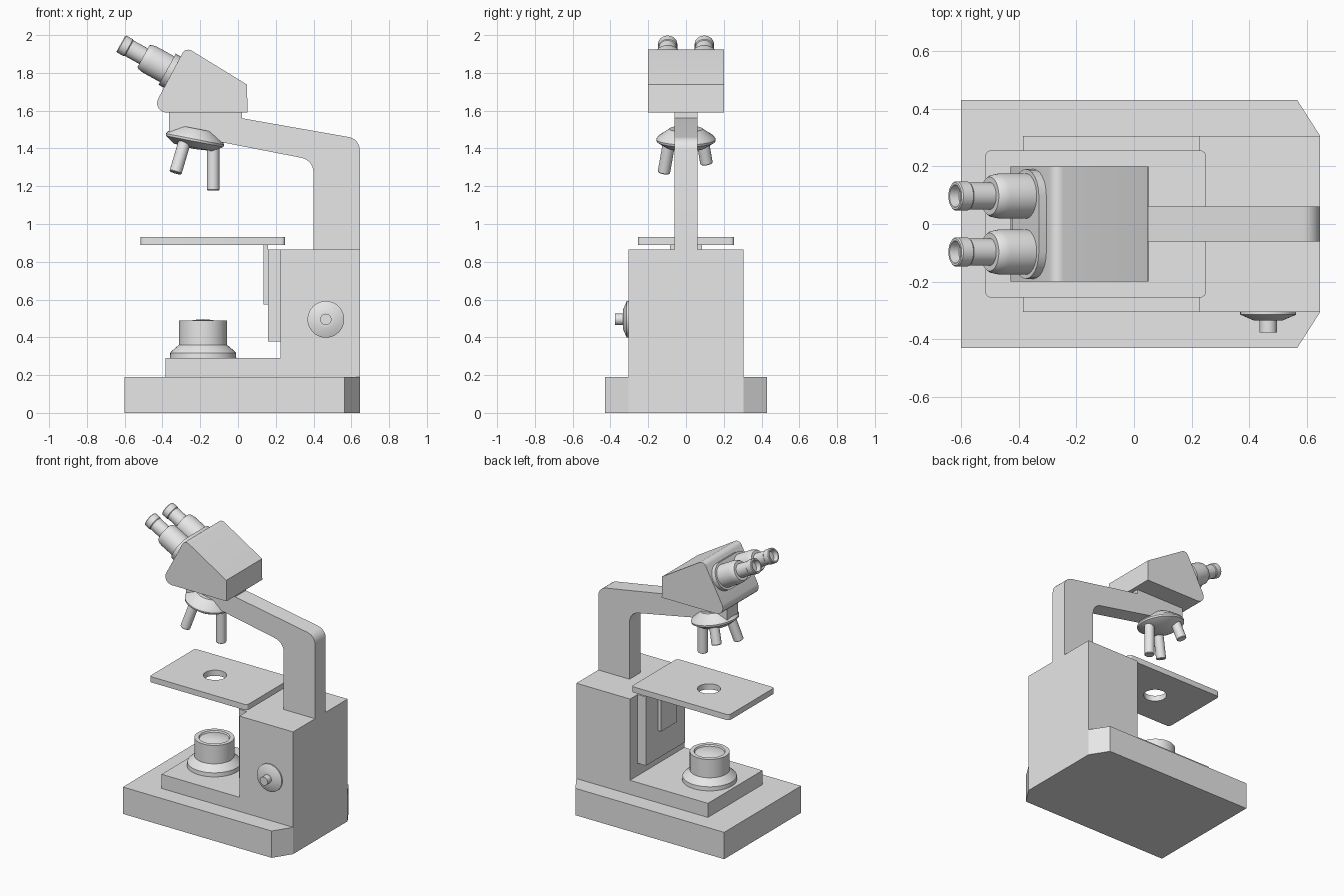
import bpy, bmesh, math
from mathutils import Vector, Matrix

cube = bpy.data.objects.get("Cube")
if cube:
    bpy.data.objects.remove(cube, do_unlink=True)

grey = bpy.data.materials.new("light grey")
grey.use_nodes = True
grey.diffuse_color = (0.8, 0.8, 0.8, 1)
grey.node_tree.nodes["Principled BSDF"].inputs["Base Color"].default_value = (0.8, 0.8, 0.8, 1)
parts = []


def frame(origin, z, x):
    """Matrix placing local x and z along the given directions."""
    z, x = Vector(z).normalized(), Vector(x).normalized()
    m = Matrix((x, z.cross(x), z)).transposed().to_4x4()
    m.translation = origin
    return m


def finish(name, bm, matrix):
    bm.transform(matrix)
    bmesh.ops.recalc_face_normals(bm, faces=bm.faces)
    mesh = bpy.data.meshes.new(name)
    bm.to_mesh(mesh)
    bm.free()
    mesh.materials.append(grey)
    obj = bpy.data.objects.new(name, mesh)
    bpy.context.collection.objects.link(obj)
    parts.append(obj)


def rounded(points, steps=6):
    """Outline from (a, b) or (a, b, radius) corners."""
    out = []
    for i, p in enumerate(points):
        c = Vector(p[:2])
        if len(p) == 2:
            out.append(c)
            continue
        d1 = (Vector(points[i - 1][:2]) - c).normalized()
        d2 = (Vector(points[(i + 1) % len(points)][:2]) - c).normalized()
        half = d1.angle(d2) / 2
        mid = c + (d1 + d2).normalized() * p[2] / math.sin(half)
        reach = p[2] / math.tan(half)
        start, end = c + d1 * reach - mid, c + d2 * reach - mid
        turn = start.angle(end)
        for k in range(steps + 1):
            t = k / steps
            out.append(mid + (start * math.sin((1 - t) * turn) + end * math.sin(t * turn)) / math.sin(turn))
    return out


def rect(w, h, r):
    return [(-w, -h, r), (w, -h, r), (w, h, r), (-w, h, r)]


def prism(name, outline, depth, matrix, hole=None):
    """Extrude an outline along local z, with an optional hole."""
    bm = bmesh.new()
    caps = [[], []]
    for loop in [rounded(outline)] + ([hole] if hole else []):
        n = len(loop)
        low, high = [[bm.verts.new((p[0], p[1], h)) for p in loop] for h in (0, depth)]
        for i in range(n):
            j = (i + 1) % n
            bm.faces.new((low[i], low[j], high[j], high[i]))
            for cap, ring in zip(caps, (low, high)):
                cap.append(bm.edges.get((ring[i], ring[j])))
    for cap in caps:
        bmesh.ops.triangle_fill(bm, edges=cap, use_beauty=True, normal=(0, 0, 1))
    finish(name, bm, matrix)


def side_prism(name, outline, half_width):
    """Outline in x and z, spread evenly over y."""
    prism(name, outline, 2 * half_width, frame((0, half_width, 0), (0, -1, 0), (1, 0, 0)))


def block(name, x0, x1, half_width, z0, z1):
    side_prism(name, [(x0, z0), (x1, z0), (x1, z1), (x0, z1)], half_width)


def lathe(name, profile, matrix, sides=40):
    """Spin (radius, height) points about local z."""
    bm = bmesh.new()
    verts = [bm.verts.new((r, 0, h)) for r, h in profile]
    edges = [bm.edges.new(pair) for pair in zip(verts, verts[1:])]
    bmesh.ops.spin(bm, geom=verts + edges, cent=(0, 0, 0), axis=(0, 0, 1),
                   angle=math.tau, steps=sides, use_merge=True)
    bmesh.ops.remove_doubles(bm, verts=bm.verts, dist=1e-5)
    finish(name, bm, matrix)


# Base, body and arm
prism("base", [(-0.6, -0.43), (0.565, -0.43), (0.645, -0.305), (0.645, 0.305),
               (0.565, 0.43), (-0.6, 0.43)], 0.19, Matrix())
side_prism("body", [(-0.385, 0.19), (0.645, 0.19), (0.645, 0.865), (0.225, 0.865),
                    (0.225, 0.29), (-0.385, 0.29)], 0.305)
side_prism("arm", [(0.4, 0.865), (0.645, 0.865), (0.645, 1.45, 0.07), (0.02, 1.56),
                   (0.02, 1.59), (-0.365, 1.59), (-0.365, 1.487), (0.4, 1.338, 0.08)], 0.06)

# Stage with its light hole, and the slide that carries it
circle = [(0.075 * math.cos(math.tau * i / 32) - 0.047, 0.075 * math.sin(math.tau * i / 32))
          for i in range(32)]
prism("stage", rect(0.382, 0.255, 0.02), 0.04, Matrix.Translation((-0.133, 0, 0.89)), circle)
block("slide_rail", 0.16, 0.225, 0.22, 0.378, 0.865)
block("stage_bracket", 0.135, 0.16, 0.085, 0.575, 0.89)

# Lamp housing with a shallow lens
lathe("lamp_housing", [(0, 0), (0.176, 0), (0.174, 0.028), (0.165, 0.038), (0.128, 0.07),
                       (0.128, 0.2), (0.1, 0.2), (0.095, 0.19), (0.05, 0.202), (0, 0.206)],
      Matrix.Translation((-0.185, 0, 0.29)))

# Focus knob on one side
lathe("focus_knob", [(0, 0), (0.097, 0), (0.097, 0.01), (0.05, 0.03), (0.03, 0.03),
                     (0.03, 0.072), (0, 0.072)],
      frame((0.465, -0.304, 0.495), (0, -1, 0), (1, 0, 0)))

# Head
side_prism("head", [(0.05, 1.59), (0.048, 1.738), (-0.277, 1.937, 0.035),
                    (-0.462, 1.59, 0.05)], 0.2)

# Eyepieces on their mounting plate
tilt = math.radians(29)
look = Vector((-math.cos(tilt), 0, math.sin(tilt)))
mount = Vector((-0.62, 0, 1.955)) - look * 0.285
prism("eyepiece_plate", rect(0.19, 0.094, 0.0939), 0.045, frame(mount - look * 0.04, look, (0, 1, 0)))
for side, y in (("right", -0.097), ("left", 0.097)):
    lathe(side + "_eyepiece", [(0, -0.03), (0.078, -0.03), (0.078, 0.11), (0.073, 0.137), (0.066, 0.148),
                               (0.047, 0.148), (0.047, 0.235), (0.051, 0.24), (0.051, 0.28),
                               (0.047, 0.285), (0.039, 0.285), (0.036, 0.25), (0, 0.25)],
          frame(mount + Vector((0, y, 0)), look, (0, 1, 0)))

# Tilted nosepiece with three objectives
lean = math.radians(11)
up = Vector((math.sin(lean), 0, math.cos(lean)))
out = Vector((math.cos(lean), 0, -math.sin(lean)))
hub = Vector((-0.228, 0, 1.447))
lathe("nosepiece", [(0, 0.058), (0.088, 0.058), (0.148, 0.016), (0.157, 0.002), (0.155, -0.01),
                    (0.105, -0.042), (0, -0.05)], frame(hub, up, out))
for name, turn, length in (("long", 0, 0.22), ("medium", -120, 0.165), ("short", 120, 0.115)):
    a = math.radians(turn)
    radial = out * math.cos(a) + Vector((0, math.sin(a), 0))
    aim = radial * math.sin(lean) - up * math.cos(lean)
    lathe(name + "_objective", [(0, -0.01), (0.033, -0.01), (0.033, length - 0.004),
                                (0.029, length), (0, length)],
          frame(hub + radial * 0.104 - up * 0.03, aim, aim.orthogonal()), 24)

# Smooth the curves and keep edges sharp
bpy.ops.object.select_all(action="DESELECT")
for obj in parts:
    obj.select_set(True)
bpy.context.view_layer.objects.active = parts[0]
bpy.ops.object.shade_smooth_by_angle(angle=math.radians(30))
